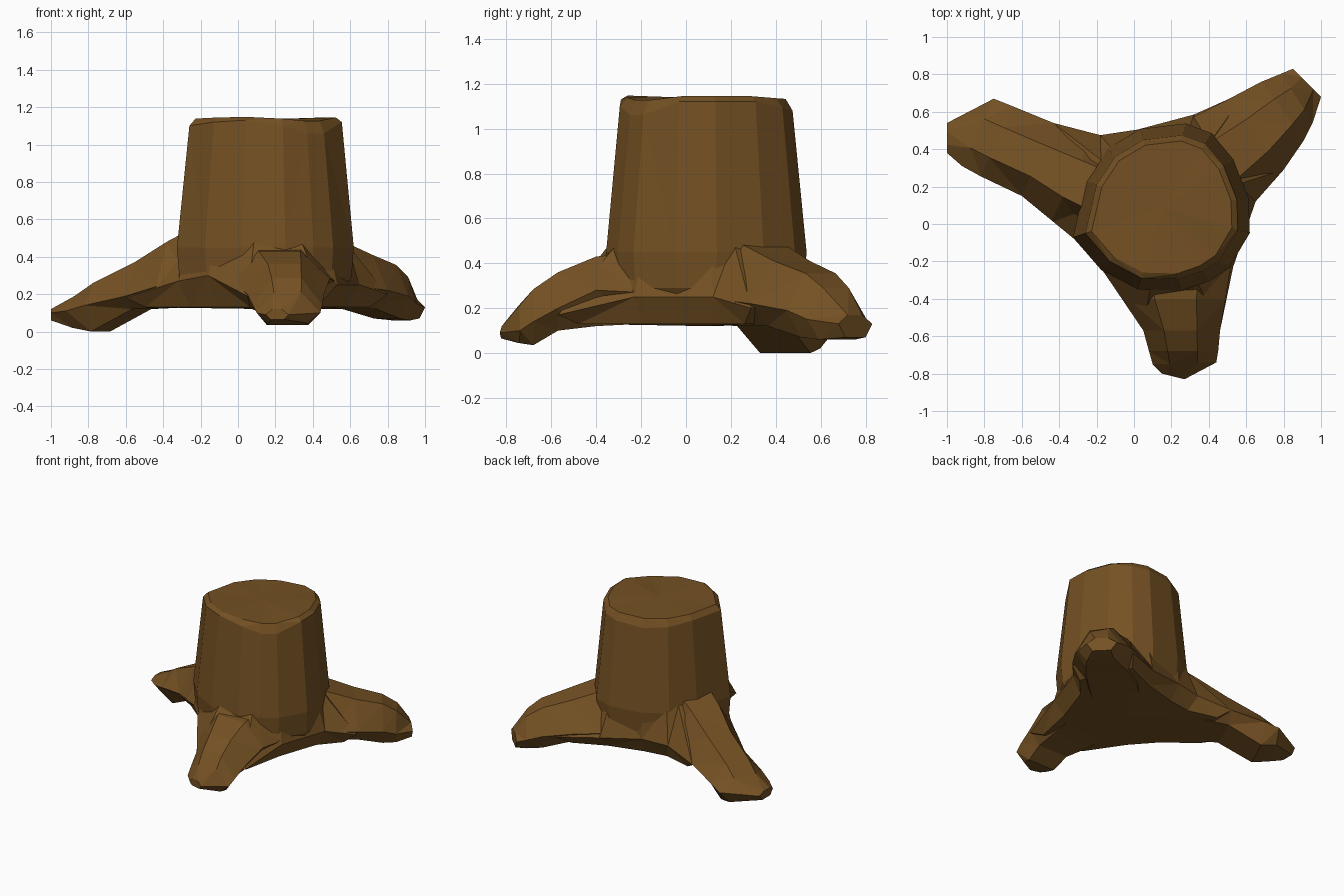
import bpy, bmesh
from mathutils import Vector

if "Cube" in bpy.data.objects:
    bpy.data.objects.remove(bpy.data.objects["Cube"])

bark = bpy.data.materials.new("bark")
bark.diffuse_color = (0.175, 0.082, 0.017, 1)
bark.use_nodes = True
bark.node_tree.nodes["Principled BSDF"].inputs["Base Color"].default_value = bark.diffuse_color


def loft(name, rings, cap_start=None, cap_end=None):
    """Skin equal-length rings with flat facets and fan both ends shut."""
    bm = bmesh.new()
    vs = [[bm.verts.new(p) for p in r] for r in rings]
    n = len(vs[0])
    for a, b in zip(vs, vs[1:]):
        for i in range(n):
            j = (i + 1) % n
            bm.faces.new((a[i], a[j], b[j], b[i]))
    for ring, mid in ((vs[0], cap_start), (vs[-1], cap_end)):
        if mid is None:
            mid = sum((v.co for v in ring), Vector()) / n
        c = bm.verts.new(mid)
        for i in range(n):
            bm.faces.new((ring[i], ring[(i + 1) % n], c))
    bmesh.ops.triangulate(bm, faces=[f for f in bm.faces if len(f.verts) > 3])
    bmesh.ops.recalc_face_normals(bm, faces=bm.faces[:])
    me = bpy.data.meshes.new(name)
    bm.to_mesh(me)
    bm.free()
    me.materials.append(bark)
    ob = bpy.data.objects.new(name, me)
    bpy.context.collection.objects.link(ob)
    return ob


CX, CY = 0.155, 0.085   # trunk axis


def ring_at(points, scale, zfun):
    return [(CX + (x - CX) * scale, CY + (y - CY) * scale, zfun(z)) for x, y, z in points]


# Trunk: uneven cut rim, tapering sides, tucked in under the base
rim = [(-.26, -.05, 1.10), (-.20, .21, 1.10), (-.10, .36, 1.08), (.05, .45, 1.07),
       (.26, .475, 1.08), (.38, .43, 1.09), (.48, .31, 1.12), (.55, .13, 1.12),
       (.555, -.03, 1.12), (.46, -.19, 1.06), (.37, -.25, 1.06), (.24, -.295, 1.10),
       (.04, -.29, 1.13), (-.13, -.20, 1.12)]
loft("trunk", [
    ring_at(rim, 0.90, lambda z: .14),
    ring_at(rim, 1.13, lambda z: .29),
    ring_at(rim, 1.16, lambda z: .45),
    ring_at(rim, 1.00, lambda z: z),
    ring_at(rim, 0.92, lambda z: .3 * z + .7 * 1.155),
], cap_end=(CX, CY, 1.135))

# Flared base: webbing that joins the roots and runs up into the trunk
web = [(-.60, .15, .18), (-.32, -.08, .27), (-.16, -.26, .30), (.05, -.57, .19),
       (.46, -.57, .17), (.53, -.23, .25), (.65, .12, .25), (.80, .29, .20),
       (.60, .71, .19), (.32, .585, .21), (.02, .505, .25), (-.18, .475, .24),
       (-.43, .54, .19)]


def on_trunk(x, y, radius=.42, z=.50):
    d = Vector((x - CX, y - CY)).normalized() * radius
    return (CX + d.x, CY + d.y, z)


loft("flared_base", [
    ring_at(web, 0.86, lambda z: .13),
    ring_at(web, 1.00, lambda z: z),
    [on_trunk(x, y) for x, y, z in web],
], cap_start=(CX, CY, .12))


# Roots: six-sided sections, each (edge a x, y, edge b x, y, edge z, top z, bottom z)
def root(name, stations):
    rings = []
    for ax, ay, bx, by, zs, zt, zb in stations:
        a, b = Vector((ax, ay)), Vector((bx, by))
        section = ((0, zs), (.27, zt), (.70, zt), (1, zs), (.8, zb), (.2, zb))
        rings.append([(*a.lerp(b, t), z) for t, z in section])
    loft(name, rings)


root("left_root", [
    (-.22, -.10, .02, .39, .22, .60, .14), (-.44, .02, -.22, .48, .24, .48, .13),
    (-.60, .15, -.43, .54, .19, .37, .12), (-.82, .255, -.65, .63, .14, .26, .00),
    (-.92, .31, -.75, .67, .11, .19, .02), (-1, .38, -1, .54, .10, .12, .06)])
root("front_root", [
    (-.06, -.20, .52, -.20, .27, .45, .13), (-.03, -.40, .49, -.40, .28, .43, .12),
    (.05, -.57, .46, -.57, .20, .36, .10), (.08, -.68, .45, -.68, .14, .285, .035),
    (.10, -.75, .44, -.74, .10, .21, .045), (.15, -.80, .27, -.83, .09, .12, .065)])
root("right_root", [
    (.52, .02, .16, .43, .24, .52, .13), (.66, .14, .32, .575, .24, .48, .12),
    (.80, .29, .50, .665, .22, .41, .12), (.91, .45, .68, .76, .19, .355, .07),
    (.955, .54, .79, .805, .15, .29, .06), (1, .68, .85, .83, .13, .17, .07)])
